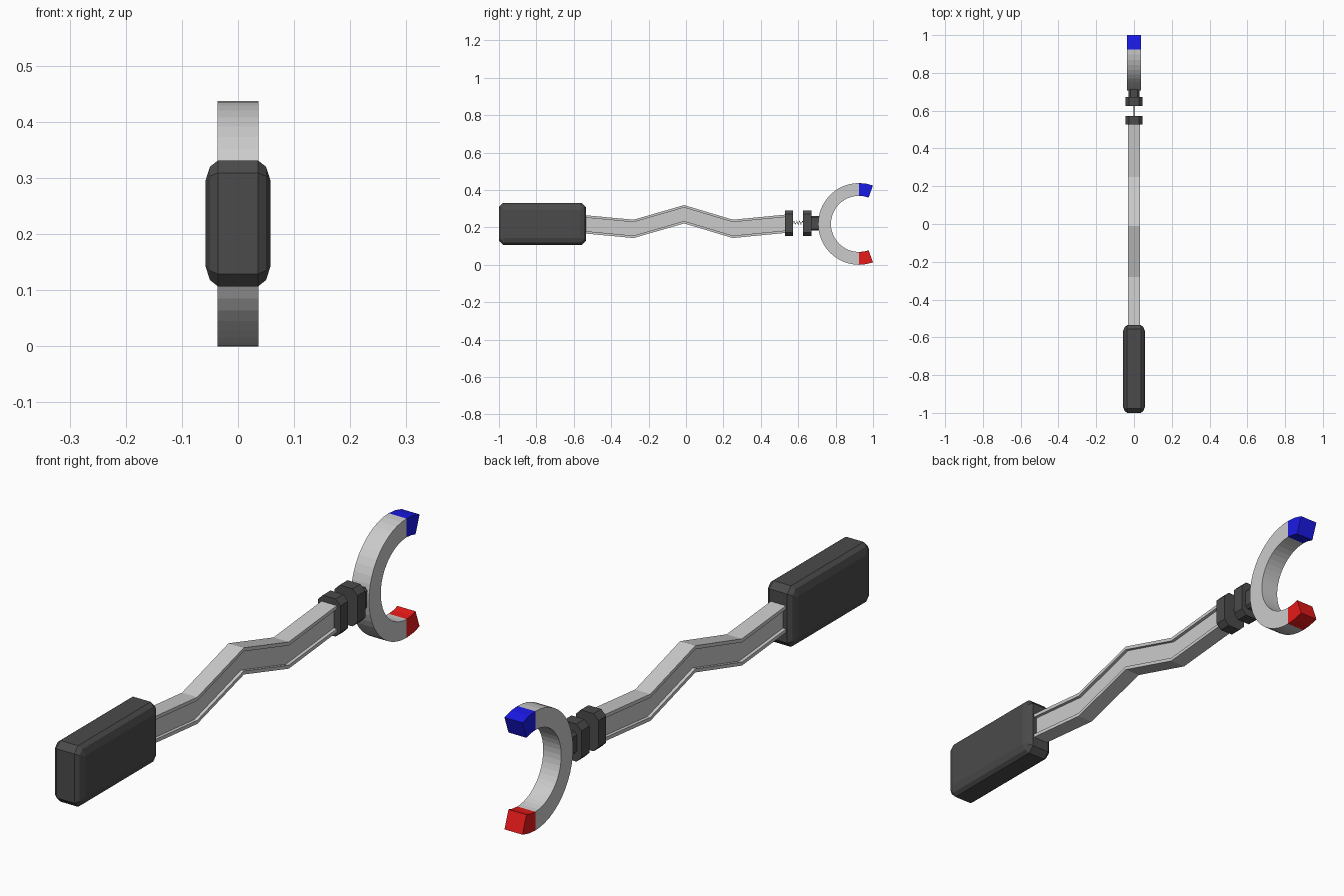
import bpy, bmesh, math

if "Cube" in bpy.data.objects:
    bpy.data.objects.remove(bpy.data.objects["Cube"])


def material(name, rgb):
    m = bpy.data.materials.new(name)
    m.diffuse_color = (*rgb, 1)
    m.use_nodes = True
    m.node_tree.nodes["Principled BSDF"].inputs["Base Color"].default_value = m.diffuse_color
    return m


DARK = material("dark grey rubber", (0.07, 0.07, 0.07))
METAL = material("light grey metal", (0.6, 0.6, 0.6))
BLUE = material("blue", (0.01, 0.01, 0.8))
RED = material("red", (0.8, 0.01, 0.01))


def loft(name, rings, mat):
    """Skin a list of equal-length point rings and cap both ends."""
    bm = bmesh.new()
    vs = [[bm.verts.new(p) for p in r] for r in rings]
    n = len(vs[0])
    for a, b in zip(vs, vs[1:]):
        for i in range(n):
            j = (i + 1) % n
            bm.faces.new((a[i], a[j], b[j], b[i]))
    bm.faces.new(vs[0])
    bm.faces.new(vs[-1])
    bmesh.ops.recalc_face_normals(bm, faces=bm.faces)
    me = bpy.data.meshes.new(name)
    bm.to_mesh(me)
    bm.free()
    me.materials.append(mat)
    ob = bpy.data.objects.new(name, me)
    bpy.context.collection.objects.link(ob)
    return ob


def octagon(a, b, c):
    """Rectangle of half sizes a, b with corners cut by c."""
    return [(a, b - c), (a - c, b), (c - a, b), (-a, b - c),
            (-a, c - b), (c - a, -b), (a - c, -b), (a, c - b)]


# Handle: stacked side outlines, raised flat panel on both sides
levels = [(0.058, 0.2, 0.076, 0.002), (0.05, 0.222, 0.101, 0.017),
          (0.036, 0.2325, 0.112, 0.022)]
levels += [(-x, a, b, c) for x, a, b, c in reversed(levels)]
loft("handle", [[(x, -0.7675 + u, 0.219 + v) for u, v in octagon(a, b, c)]
                for x, a, b, c in levels], DARK)

# Zigzag arm with recessed sides
W, H, web, lip = 0.031, 0.049, 0.019, 0.036
section = [(W, H), (-W, H), (-W, lip), (-web, lip), (-web, -lip), (-W, -lip),
           (-W, -H), (W, -H), (W, -lip), (web, -lip), (web, lip), (W, lip)]
path = [(-0.55, 0.217), (-0.28, 0.192), (-0.01, 0.27), (0.25, 0.192), (0.54, 0.22)]
loft("arm", [[(x, y, z + dz) for x, dz in section] for y, z in path], METAL)

# Collars on each side of the spring, and the magnet neck
for name, y0, y1, a, b, c in [("arm_collar", 0.528, 0.573, 0.046, 0.069, 0.02),
                              ("magnet_collar", 0.626, 0.672, 0.046, 0.069, 0.02),
                              ("magnet_neck", 0.665, 0.725, 0.028, 0.04, 0.01)]:
    loft(name, [[(u, y, 0.222 + v) for u, v in octagon(a, b, c)] for y in (y0, y1)], DARK)

# Thin zigzag spring
points = [(0.57 + 0.0075 * i, 0.225 + (0.009 if i % 2 else -0.009)) for i in range(9)]
loft("spring", [[(dx, y, z + dz) for dx, dz in
                 ((0.003, 0.003), (-0.003, 0.003), (-0.003, -0.003), (0.003, -0.003))]
                for y, z in points], DARK)


# Horseshoe magnet: arc pieces swept around x
def arc(name, start, end, steps, mat):
    rings = []
    for i in range(steps + 1):
        t = math.radians(start + (end - start) * i / steps)
        rings.append([(x, 0.925 + r * math.cos(t), 0.2185 + r * math.sin(t))
                      for x, r in ((0.0365, 0.2185), (-0.0365, 0.2185),
                                   (-0.0365, 0.15), (0.0365, 0.15))])
    loft(name, rings, mat)


arc("magnet", 90, 270, 24, METAL)
arc("upper_tip", 70, 90, 2, BLUE)
arc("lower_tip", 270, 290, 2, RED)
